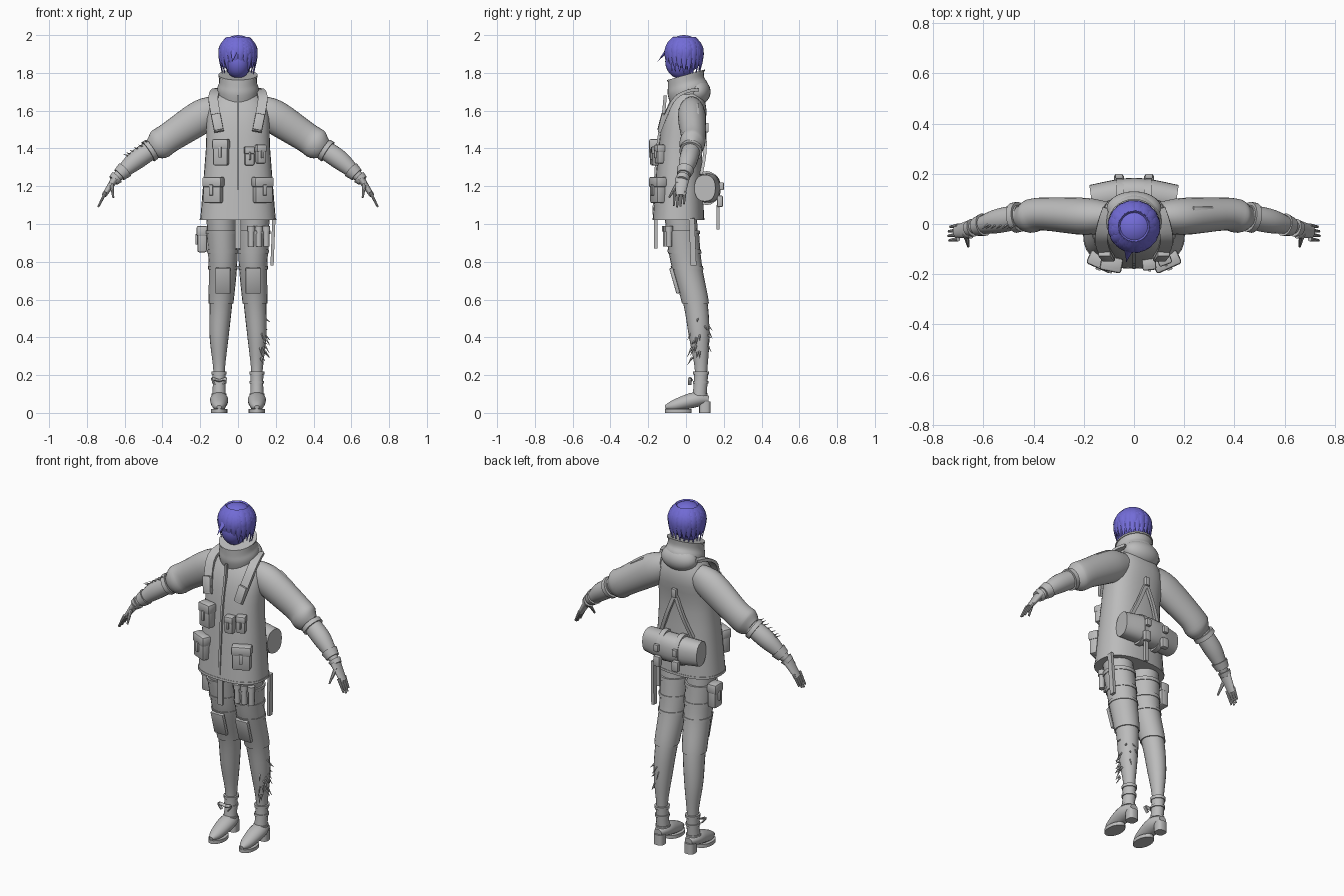
import bpy, bmesh, math, random
from mathutils import Vector, Matrix

random.seed(4)
if "Cube" in bpy.data.objects:
    bpy.data.objects.remove(bpy.data.objects["Cube"], do_unlink=True)


def material(name, rgb):
    mat = bpy.data.materials.new(name)
    mat.use_nodes = True
    mat.diffuse_color = (*rgb, 1)
    mat.node_tree.nodes["Principled BSDF"].inputs["Base Color"].default_value = (*rgb, 1)
    return mat


GREY = material("cloth grey", (.5, .5, .5))
BLUE = material("hair blue", (.17, .15, .68))
X, Y, Z = Matrix.Identity(3)
THICK = .012


def finish(name, bm, mat=GREY):
    bmesh.ops.recalc_face_normals(bm, faces=bm.faces)
    mesh = bpy.data.meshes.new(name)
    bm.to_mesh(mesh)
    bm.free()
    mesh.materials.append(mat)
    mesh.shade_smooth()
    mesh.set_sharp_from_angle(angle=math.radians(42))
    obj = bpy.data.objects.new(name, mesh)
    bpy.context.scene.collection.objects.link(obj)


def sample(keys, t):
    """Smooth point and radius along a list of (x, y, z, radius) keys."""
    last = len(keys) - 1
    i = min(int(t * last), last - 1)
    f = t * last - i
    a, b, c, d = (Vector(keys[max(0, min(j, last))]) for j in range(i - 1, i + 3))
    return b + ((c - a) * f + (a * 2 - b * 5 + c * 4 - d) * f ** 2 + (b * 3 - a - c * 3 + d) * f ** 3) / 2


def loft(name, keys, depth=1, ref=Y, axis=None, sides=20, square=1, start=0, end=1,
         grow=0, steps=12, turn=0, mat=GREY):
    """Tube through the keys; depth scales it along ref, start and end cut out a band."""
    bm = bmesh.new()
    rings = [sample(keys, start + (end - start) * i / steps) for i in range(steps + 1)]
    loops = []
    for i, ring in enumerate(rings):
        ahead = axis or rings[min(i + 1, steps)].xyz - rings[max(i - 1, 0)].xyz
        ahead = ahead.normalized()
        along = (ref - ahead * ref.dot(ahead)).normalized()
        across = along.cross(ahead)
        radius = max(ring.w, .001) + grow
        loop = []
        for k in range(sides):
            angle = math.tau * k / sides + turn
            c, s = (math.copysign(abs(v) ** square, v) for v in (math.cos(angle), math.sin(angle)))
            loop.append(bm.verts.new(ring.xyz + (across * c + along * s * depth) * radius))
        loops.append(loop)
    for low, high in zip(loops, loops[1:]):
        for k in range(sides):
            bm.faces.new((low[k - 1], low[k], high[k], high[k - 1]))
    bm.faces.new(loops[0])
    bm.faces.new(loops[-1])
    finish(name, bm, mat)


def ribbon(name, points, width, ref=X):
    keys = [(*p, THICK) for p in points]
    loft(name, keys, depth=width / THICK / 1.4, ref=ref, sides=4, turn=math.pi / 4)


def post(name, foot, radius, height, depth=1, square=1):
    x, y, z = foot
    loft(name, [(x, y, z, radius), (x, y, z + height, radius)], depth, axis=Z, square=square, steps=1)


def box(name, place, size, spin=0, lean=0, roll=0):
    bm = bmesh.new()
    bmesh.ops.create_cube(bm, size=1, matrix=Matrix.Diagonal((*size, 1)))
    bmesh.ops.bevel(bm, geom=bm.edges[:], offset=min(size) / 5, segments=2, profile=.5, affect='EDGES')
    bm.transform(Matrix.Translation(place) @ Matrix.Rotation(spin, 4, 'Z')
                 @ Matrix.Rotation(roll, 4, 'Y') @ Matrix.Rotation(lean, 4, 'X'))
    finish(name, bm)


def ball(name, place, size, mat):
    bm = bmesh.new()
    bmesh.ops.create_uvsphere(bm, u_segments=28, v_segments=18, radius=1,
                              matrix=Matrix.Translation(place) @ Matrix.Diagonal((*size, 1)))
    finish(name, bm, mat)


def pouch(name, place, size, spin):
    """Bevelled bag with an overhanging flap and a closing tab."""
    width, depth, height = size
    turn = Matrix.Rotation(spin, 3, 'Z')
    box(name, place, size, spin)
    box(name + "_flap", Vector(place) + turn @ Z * height * .3, (width * 1.1, depth * 1.2, height * .4), spin)
    box(name + "_tab", Vector(place) - turn @ Y * depth * .6, (width / 5, THICK, height * .4), spin)


# Coat, collar and hood
coat = [(0, -.04, 1.02, .2), (0, -.03, 1.4, .17), (0, 0, 1.6, .16), (0, .02, 1.72, .08)]
loft("coat", coat, depth=.68, axis=Z, sides=32, square=.82)
loft("coat_hem", coat, depth=.68, axis=Z, sides=32, square=.82, end=.02, grow=.003, steps=1)
collar = [(0, .02, 1.64, .1), (0, .01, 1.71, .11), (0, 0, 1.75, .1), (0, 0, 1.79, .1)]
loft("collar", collar, axis=Z - Y * .28, sides=28)
loft("collar_rim", collar, axis=Z - Y * .28, sides=28, start=.9, grow=.004, steps=1)
ball("hood", (0, .06, 1.7), (.11, .07, .07), GREY)
ribbon("coat_zip", [(0, -.11, 1.68), (0, -.12, 1.58), (0, -.15, 1.4), (0, -.17, 1.05)], THICK)

# Head, hair cap and two rows of locks
ball("face", (0, -.03, 1.86), (.07, .08, .09), BLUE)
ball("hair_cap", (0, -.01, 1.9), (.1, .1, .1), BLUE)
for row, count in enumerate((22, 16)):
    for i in range(count):
        angle = math.tau * (i + row / 2) / count
        out = X * math.cos(angle) + Y * math.sin(angle)
        tip = 1.8 + .03 * row - .02 * min(0, out.y) + random.uniform(-.01, .01)
        keys = []
        for f in (.1, .4, .7, 1):
            z = 1.99 - (1.99 - tip) * f ** 1.4
            dome = 1 - ((z - 1.9) / .1) ** 2
            reach = .1 * math.sqrt(max(dome, .7 if z < 1.9 else .1))
            keys.append((*(out * reach + Z * z - Y * .01), .01 * math.sqrt(1 - f)))
        loft("hair_lock", keys, depth=3, ref=Z.cross(out), sides=8, steps=8, mat=BLUE)
loft("hair_wisp", [(-.02, -.1, 1.92, .01), (-.03, -.15, 1.86, 0)], depth=2, ref=X, sides=8, mat=BLUE)

for s, side in ((-1, "right_"), (1, "left_")):
    def mirrored(keys):
        return [(s * x, *rest) for x, *rest in keys]

    # Puffed sleeve, forearm and cuffs
    sleeve = mirrored([(.1, .03, 1.61, .07), (.19, .03, 1.57, .09), (.36, .04, 1.46, .08),
                       (.42, .03, 1.42, .08), (.46, .03, 1.4, .05)])
    loft(side + "sleeve", sleeve, depth=.82, sides=24, steps=16)
    forearm = mirrored([(.45, .03, 1.4, .05), (.55, .01, 1.33, .05), (.66, -.02, 1.23, .02)])
    loft(side + "forearm", forearm, depth=.95)
    for part, at, grow in (("elbow_band", .05, .01), ("cuff", .7, .007), ("wrist_band", .88, .01)):
        loft(side + part, forearm, start=at, end=at + .12, grow=grow, steps=2)

    # Hand with spread fingers
    loft(side + "palm", mirrored([(.65, -.02, 1.24, .02), (.71, -.03, 1.15, .013)]), depth=1.9)
    for i, length in enumerate((.9, 1, .95, .8)):
        y = -.06 + i * .018
        tip = (.7 + .04 * length, y - .005, 1.17 - .08 * length, .005)
        loft(side + "finger", mirrored([(.7, y, 1.17, .009), tip]), sides=8)
    loft(side + "thumb", mirrored([(.67, -.04, 1.22, .013), (.66, -.09, 1.14, .005)]), sides=8)

    # Leg, shorts, knee guard and straps, each cut from the same profile
    leg = mirrored([(.09, -.03, 1.05, .08), (.08, 0, .8, .07), (.09, .05, .58, .06),
                    (.1, .07, .4, .05), (.1, .08, .22, .03), (.1, .07, .07, .03)])
    for part, start, end, grow in (("leg", 0, 1, 0), ("shorts", .08, .2, .006), ("knee_guard", .2, .4, .006),
                                   ("boot_shaft", .8, 1, .005), ("boot_top", .8, .82, .01)):
        loft(side + part, leg, depth=1.08, axis=Z, start=start, end=end, grow=grow, steps=20)
    for at in (.08, .15, .22, .86, .94):
        loft(side + "strap", leg, depth=1.08, axis=Z, start=at, end=at + .015, grow=.01, steps=1)
    box(side + "knee_pad", (s * .08, -.06, .7), (.08, .02, .14), lean=.28)

    # Heeled boot
    foot = mirrored([(.1, .12, .07, .02), (.1, .05, .07, .04), (.1, -.06, .04, .03), (.1, -.11, .03, .01)])
    loft(side + "boot_foot", foot, depth=1.2, ref=X)
    post(side + "boot_sole", (s * .1, -.04, 0), .044, .02, depth=1.6)
    post(side + "boot_heel", (s * .1, .1, 0), .03, .06, square=.7)

    # Shoulder harness, hip pouch and back straps meeting at the spine
    ribbon(side + "harness", mirrored([(.1, .06, 1.71), (.12, 0, 1.7), (.13, -.07, 1.65), (.1, -.14, 1.49)]), .05)
    box(side + "harness_plate", (s * .11, -.13, 1.54), (.05, .02, .09), lean=-.25, roll=s * .2)
    pouch(side + "hip_pouch", (s * .13, -.15, 1.18), (.1, .05, .14), s * .42)
    ribbon(side + "back_strap", mirrored([(0, .1, 1.5), (.05, .1, 1.38), (.1, .08, 1.26)]), .02)

    # Fittings on the rolled pack
    loft(side + "pack_band", mirrored([(.04, .11, 1.19, .09), (.07, .11, 1.19, .09)]), depth=.8, steps=1)
    box(side + "pack_canister", (s * .06, .18, 1.12), (.04, .03, .06))
    box(side + "pack_buckle", (s * .06, .19, 1.2), (.03, .02, .04))

# Chest pouches
pouch("right_chest_pouch", (-.09, -.16, 1.38), (.08, .05, .14), -.2)
pouch("left_chest_pouch", (.06, -.16, 1.36), (.05, .04, .1), .1)
pouch("left_side_pouch", (.12, -.14, 1.37), (.05, .04, .1), .35)

# Rolled pack on the back
roll = [(-.17, .1, 1.19, .07), (0, .12, 1.19, .08), (.17, .1, 1.19, .07)]
loft("back_pack", roll, depth=.8, sides=24, square=.85)
box("back_clip", (0, .11, 1.51), (.03, .02, .05))
ribbon("pack_tail", [(.06, .17, 1.1), (.06, .17, .97)], .02)

# Thigh gear and hanging straps
pouch("thigh_holster", (-.19, 0, .92), (.07, .05, .14), -math.pi / 2)
for x in (.07, .11, .15):
    y = x / 5 - .12
    post("thigh_canister", (x, y, .88), .016, .1)
    post("canister_cap", (x, y, .96), .02, .03)
ribbon("front_tail", [(0, -.16, 1.06), (0, -.16, .87)], .03)
ribbon("side_tail", [(.19, .03, 1.03), (.18, .04, .78)], .03, ref=Y)

# Shoulder patch, torn edges and bootlace
box("shoulder_patch", (.27, .04, 1.6), (.1, .06, .03), roll=.62)
for i in range(18):
    angle = random.uniform(-1.2, 1.8)
    out = X * math.cos(angle) + Y * math.sin(angle)
    root = Vector((.1, .07, random.uniform(.28, .5))) + out * .045
    tip = root + out * .025 - Z * random.uniform(.01, .05)
    loft("calf_tatter", [(*root, .007), (*tip, 0)], sides=5, steps=2)
for i in range(7):
    root = sample([(-.47, 0, 1.43, .006), (-.58, 0, 1.36, .006)], i / 6)
    loft("sleeve_tatter", [root, (*(root.xyz - X * .025 - Y * .02 + Z * .01), 0)], sides=5, steps=2)
for reach in (-.04, .04):
    ribbon("boot_lace", [(-.1, .03, .17), (reach - .1, .02, .18), (reach / 2 - .1, .02, .15)], THICK / 2)
